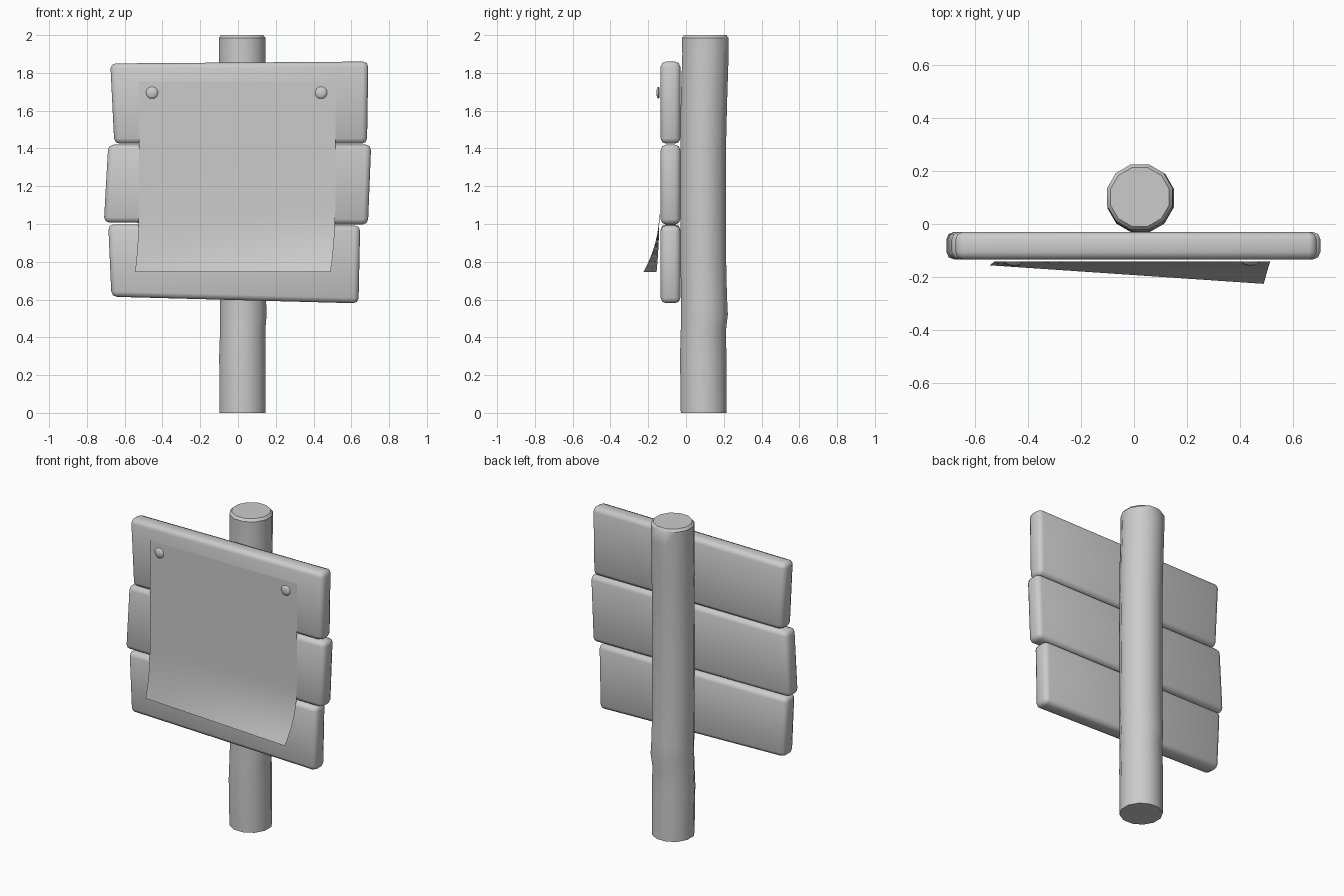
import bpy, bmesh, math
from mathutils import Vector

if "Cube" in bpy.data.objects:
    bpy.data.objects.remove(bpy.data.objects["Cube"])

grey = bpy.data.materials.new("plain grey")
grey.diffuse_color = (0.6, 0.6, 0.6, 1)
grey.use_nodes = True
grey.node_tree.nodes["Principled BSDF"].inputs["Base Color"].default_value = grey.diffuse_color


def finish(name, bm, angle=40, bevel=0):
    """Turn a bmesh into a smooth-shaded object, optionally with rounded edges."""
    mesh = bpy.data.meshes.new(name)
    bm.to_mesh(mesh)
    bm.free()
    mesh.materials.append(grey)
    obj = bpy.data.objects.new(name, mesh)
    bpy.context.collection.objects.link(obj)
    bpy.ops.object.select_all(action='DESELECT')
    obj.select_set(True)
    bpy.context.view_layer.objects.active = obj
    if bevel:
        mod = obj.modifiers.new("rounded edges", 'BEVEL')
        mod.width, mod.segments = bevel, 2
        mod.limit_method = 'NONE'
        bpy.ops.object.modifier_apply(modifier=mod.name)
    bpy.ops.object.shade_smooth_by_angle(angle=math.radians(angle))
    return obj


def loft(bm, rings):
    """Skin closed rings of points and cap both ends."""
    loops = [[bm.verts.new(p) for p in ring] for ring in rings]
    n = len(loops[0])
    for a, b in zip(loops, loops[1:]):
        for i in range(n):
            j = (i + 1) % n
            bm.faces.new((a[i], a[j], b[j], b[i]))
    bm.faces.new(loops[0][::-1])
    bm.faces.new(loops[-1])
    bmesh.ops.recalc_face_normals(bm, faces=bm.faces[:])


# Post: slightly uneven twelve-sided log (z, centre x, centre y, radius)
log = [(0, 0.025, 0.094, 0.126), (0.3, 0.023, 0.091, 0.127),
       (0.44, 0.025, 0.092, 0.124), (0.52, 0.028, 0.098, 0.128),
       (0.62, 0.026, 0.095, 0.126), (0.8, 0.025, 0.092, 0.125),
       (1.2, 0.025, 0.090, 0.126), (1.45, 0.025, 0.092, 0.125),
       (1.65, 0.024, 0.095, 0.127), (1.9, 0.022, 0.103, 0.127),
       (1.985, 0.022, 0.102, 0.128), (2.0, 0.022, 0.102, 0.115)]
bm = bmesh.new()
loft(bm, [[(cx + r * math.cos(t), cy + r * math.sin(t), z)
           for t in (math.radians(15 + 30 * k) for k in range(12))]
          for z, cx, cy, r in log])
finish("post", bm)

# Planks: crooked boards given by their four front corners (x, z)
planks = {
    "top_plank": [(-0.655, 1.425), (0.683, 1.425), (0.69, 1.86), (-0.676, 1.85)],
    "middle_plank": [(-0.71, 1.008), (0.688, 0.997), (0.705, 1.42), (-0.687, 1.42)],
    "bottom_plank": [(-0.67, 0.615), (0.638, 0.58), (0.647, 0.992), (-0.687, 0.998)],
}
for name, corners in planks.items():
    bm = bmesh.new()
    loft(bm, [[(x, y, z) for x, z in corners] for y in (-0.134, -0.03)])
    finish(name, bm, 50, bevel=0.028)

# Notice: thin sheet whose lower edge curls forward, more on the right
bm = bmesh.new()
rows = [1.755, 1.4] + [1.08 - 0.335 * k / 8 for k in range(9)]
grid = []
for z in rows:
    t = max(0, (1.08 - z) / 0.335)
    row = []
    for k in range(7):
        u = k / 6
        x = -0.525 + 1.04 * u - (0.02 + 0.005 * u) * t ** 2
        y = -0.141 - (0.015 + 0.07 * u) * t ** 2.2
        row.append(bm.verts.new((x, y, z)))
    grid.append(row)
for a, b in zip(grid, grid[1:]):
    for k in range(6):
        bm.faces.new((a[k], b[k], b[k + 1], a[k + 1]))
finish("notice_sheet", bm, 60)

# Pins: flattened domes at the upper corners of the notice
for side, px in (("left", -0.455), ("right", 0.44)):
    bm = bmesh.new()
    rings = []
    for y, r in ((-0.141, 0.028), (-0.146, 0.032), (-0.151, 0.028),
                 (-0.155, 0.018), (-0.157, 0.006)):
        rings.append([Vector((px + r * math.cos(a), y, 1.695 + r * math.sin(a)))
                      for a in (math.tau * k / 16 for k in range(16))])
    loft(bm, rings)
    finish(side + "_pin", bm, 60)
